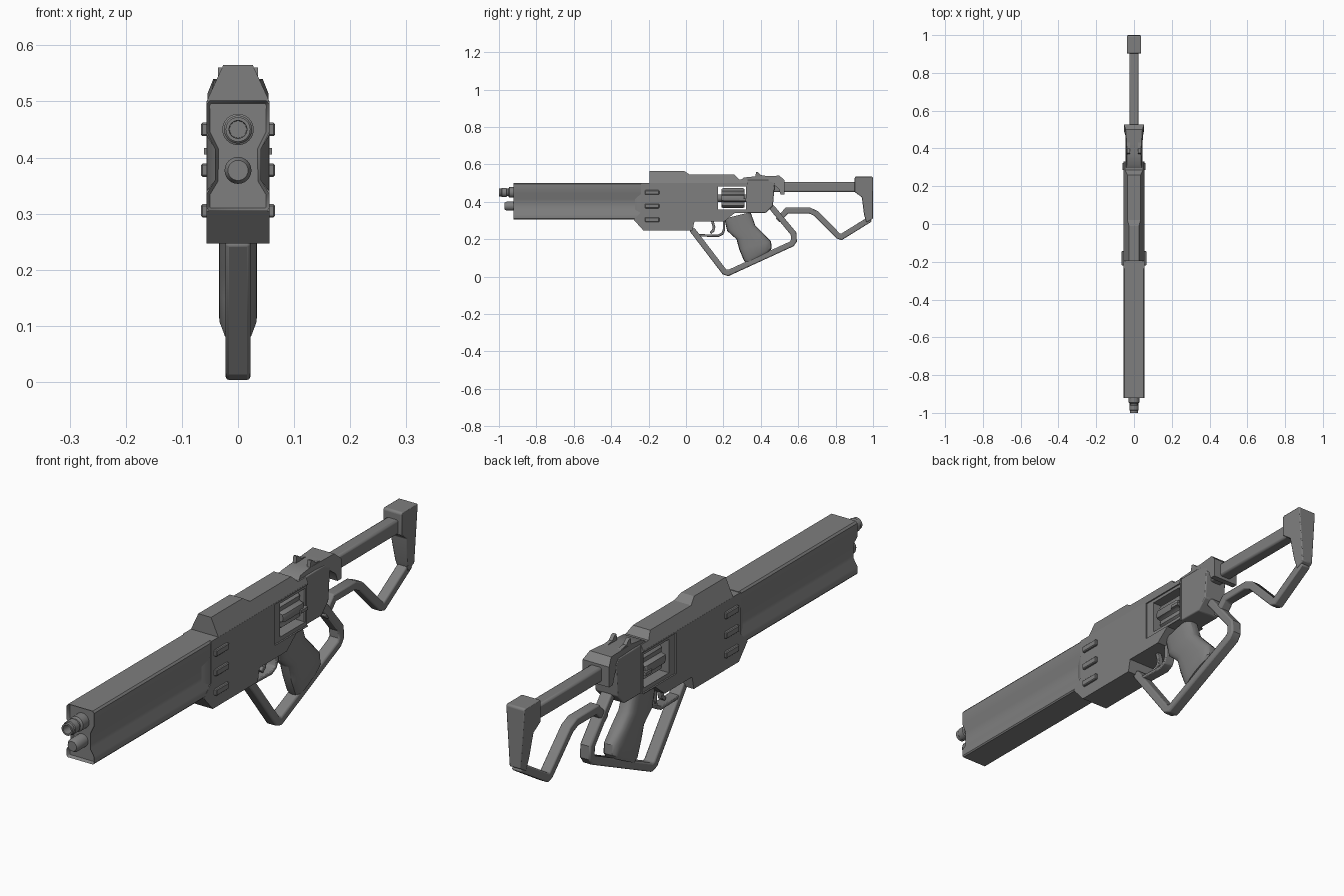
import bpy, bmesh, math
from mathutils import Vector

cube = bpy.data.objects.get("Cube")
if cube:
    bpy.data.objects.remove(cube, do_unlink=True)

steel = bpy.data.materials.new("gunmetal_grey")
steel.use_nodes = True
GREY = (0.21, 0.21, 0.21, 1)
steel.diffuse_color = GREY
steel.node_tree.nodes["Principled BSDF"].inputs["Base Color"].default_value = GREY


def loft(name, sections, bevel=0, segments=2, smooth=True):
    """Skin a list of matching closed sections and cap both ends."""
    bm = bmesh.new()
    rings = [[bm.verts.new(p) for p in s] for s in sections]
    n = len(rings[0])
    for a, b in zip(rings, rings[1:]):
        for i in range(n):
            j = (i + 1) % n
            bm.faces.new((a[i], a[j], b[j], b[i]))
    bm.faces.new(rings[0])
    bm.faces.new(rings[-1])
    bmesh.ops.recalc_face_normals(bm, faces=bm.faces)
    mesh = bpy.data.meshes.new(name)
    bm.to_mesh(mesh)
    bm.free()
    mesh.materials.append(steel)
    ob = bpy.data.objects.new(name, mesh)
    bpy.context.collection.objects.link(ob)
    if smooth:
        bpy.ops.object.select_all(action='DESELECT')
        ob.select_set(True)
        bpy.context.view_layer.objects.active = ob
        bpy.ops.object.shade_smooth_by_angle(angle=math.radians(32))
    if bevel:
        mod = ob.modifiers.new("edge", 'BEVEL')
        mod.width, mod.segments = bevel, segments
        mod.limit_method, mod.angle_limit = 'ANGLE', math.radians(40)
    return ob


def prism(name, profile, half, bevel=0, segments=2):
    """Side profile of (y, z) points widened to both sides; half may depend on y, z."""
    w = half if callable(half) else lambda y, z: half
    return loft(name, [[(s * w(y, z), y, z) for y, z in profile] for s in (-1, 1)], bevel, segments)


def box(name, x, y, z, bevel=0):
    return loft(name, [[(a, y[0], z[0]), (a, y[1], z[0]), (a, y[1], z[1]), (a, y[0], z[1])]
                       for a in x], bevel, 1, False)


def lathe(name, profile, height, sides=24):
    """Turn (y, radius) points about a lengthwise axis."""
    ring = [math.tau * i / sides for i in range(sides)]
    return loft(name, [[(r * math.cos(a), y, height + r * math.sin(a)) for a in ring]
                       for y, r in profile])


def strap(name, path, thick, half, bevel):
    """Flat bar with mitred corners along a (y, z) path."""
    pts = [Vector(p) for p in path]
    left, right = [], []
    for i, p in enumerate(pts):
        d0 = (p - pts[i - 1]).normalized() if i else (pts[1] - p).normalized()
        d1 = (pts[i + 1] - p).normalized() if i < len(pts) - 1 else d0
        n = Vector((-d0.y - d1.y, d0.x + d1.x)).normalized()
        off = n * (thick / 2 / max(0.4, n.dot(Vector((-d0.y, d0.x)))))
        left.append(tuple(p + off))
        right.append(tuple(p - off))
    return prism(name, left + right[::-1], half, bevel)


# Barrel shroud with a groove along each side and a recessed muzzle face
side = [(0.052, 0.305), (0.056, 0.31), (0.056, 0.335), (0.041, 0.36),
        (0.041, 0.415), (0.056, 0.445), (0.056, 0.495), (0.05, 0.502)]
outline = side + [(-x, z) for x, z in reversed(side)]
shroud = loft("barrel_shroud", [[(x, y, z) for x, z in outline] for y in (-0.922, -0.235)])
bm = bmesh.new()
bm.from_mesh(shroud.data)
muzzle = min(bm.faces, key=lambda f: f.calc_center_median().y)
bmesh.ops.inset_region(bm, faces=[muzzle], thickness=0.006)
bmesh.ops.translate(bm, verts=muzzle.verts, vec=(0, 0.012, 0))
bm.to_mesh(shroud.data)
bm.free()

# Groove run-outs that blend into the receiver
for s, label in ((1, "left"), (-1, "right")):
    loft(label + "_groove_end",
         [[(s * x, y, z) for x, y, z in ((0.04, -0.275, 0.36), (0.04, -0.275, 0.415),
                                         (0.04, -0.23, 0.415), (0.04, -0.23, 0.36))],
          [(s * x, y, z) for x, y, z in ((0.0555, -0.242, 0.34), (0.0555, -0.242, 0.44),
                                         (0.0555, -0.23, 0.44), (0.0555, -0.23, 0.34))]])

# Twin muzzles
lathe("upper_muzzle", [(-0.9, 0.028), (-0.945, 0.028), (-0.95, 0.02), (-0.957, 0.02),
                       (-0.96, 0.025), (-0.985, 0.025), (-0.988, 0.022), (-1.0, 0.022),
                       (-1.0, 0.016), (-0.95, 0.015)], 0.45)
lathe("lower_tube", [(-0.9, 0.024), (-0.96, 0.024), (-0.97, 0.018)], 0.377)

# Receiver body, with a tapered ridge above it
receiver = prism("receiver", [(-0.24, 0.5), (-0.24, 0.345), (-0.28, 0.305), (-0.228, 0.247),
                              (0.035, 0.247), (0.045, 0.295), (0.205, 0.295), (0.26, 0.34),
                              (0.33, 0.34), (0.33, 0.5)], 0.0565)
prism("top_ridge", [(-0.195, 0.499), (-0.195, 0.565), (-0.01, 0.565), (0.02, 0.545),
                    (0.26, 0.545), (0.285, 0.52), (0.33, 0.52), (0.33, 0.499)],
      lambda y, z: 0.0565 - (z - 0.499) * 0.46)

# Cylinder window: through opening plus a shallow frame on each side
cutters = [box("window_cutter", (-0.1, 0.1), (0.172, 0.322), (0.358, 0.482)),
           box("left_frame_cutter", (0.051, 0.1), (0.137, 0.4), (0.343, 0.494)),
           box("right_frame_cutter", (-0.1, -0.051), (0.137, 0.4), (0.343, 0.494))]
for c in cutters:
    c.hide_render = True
    c.hide_set(True)
    cut = receiver.modifiers.new(c.name, 'BOOLEAN')
    cut.operation, cut.object, cut.solver = 'DIFFERENCE', c, 'EXACT'

# Fluted cylinder and its pin
drum = []
for i in range(48):
    a = math.tau * i / 48
    r = 0.055 - 0.014 * max(0, -math.cos(6 * a)) ** 0.7
    drum.append((r * math.cos(a), 0.42 + r * math.sin(a)))
loft("fluted_cylinder", [[(x * k, y, 0.42 + (z - 0.42) * k) for x, z in drum]
                         for y, k in ((0.19, 0.92), (0.2, 1), (0.305, 1), (0.312, 0.92))])
lathe("cylinder_pin", [(0.16, 0.02), (0.33, 0.02)], 0.42)
box("cylinder_latch", (-0.061, 0.061), (0.285, 0.322), (0.405, 0.417))

# Raised side blocks at the front of the receiver
for s, label in ((1, "left"), (-1, "right")):
    for i in range(3):
        z = 0.305 + 0.0725 * i
        box(f"{label}_side_block_{i + 1}", (s * 0.05, s * 0.066), (-0.22, -0.143),
            (z - 0.012, z + 0.012), 0.003)

# Rear frame, rear cap and sight
prism("rear_frame", [(0.32, 0.34), (0.425, 0.34), (0.465, 0.38), (0.475, 0.5),
                     (0.46, 0.52), (0.32, 0.52)], 0.046, 0.004)
prism("rear_cap", [(0.29, 0.515), (0.31, 0.53), (0.37, 0.536), (0.5, 0.54), (0.527, 0.515),
                   (0.527, 0.44), (0.505, 0.44), (0.495, 0.47), (0.465, 0.495), (0.42, 0.51)],
      lambda y, z: (0.054 if y > 0.49 else 0.044) - max(0, z - 0.515) * 0.4)
for s, label in ((1, "left"), (-1, "right")):
    prism_ob = prism(label + "_sight_ear", [(0.37, 0.53), (0.375, 0.56), (0.385, 0.558),
                                            (0.4, 0.543), (0.45, 0.535)], 0.007)
    prism_ob.location.x = s * 0.029

# Stock: tube, butt plate and angled brace
prism("stock_tube", [(0.46, 0.452), (0.92, 0.452), (0.92, 0.505), (0.46, 0.505)], 0.024, 0.008)
prism("butt_plate", [(0.902, 0.53), (0.907, 0.535), (0.994, 0.535), (0.999, 0.53), (1.0, 0.31),
                     (0.965, 0.29), (0.952, 0.33), (0.94, 0.425), (0.902, 0.452)],
      lambda y, z: 0.022 + 0.016 * min(1, max(0, (z - 0.3) / 0.15)), 0.004)
strap("stock_brace", [(0.985, 0.308), (0.83, 0.212), (0.815, 0.217), (0.695, 0.338),
                      (0.66, 0.354), (0.54, 0.354), (0.49, 0.3)], 0.031, 0.02, 0.006)

# Lever loop around the grip
strap("lever_loop", [(0.03, 0.255), (0.205, 0.026), (0.225, 0.019), (0.565, 0.175),
                     (0.577, 0.192), (0.575, 0.23), (0.455, 0.375)], 0.031, 0.022, 0.006)
strap("trigger_guard", [(0.045, 0.222), (0.17, 0.218), (0.195, 0.23), (0.203, 0.25),
                        (0.203, 0.3)], 0.013, 0.02, 0.003)
strap("trigger", [(0.14, 0.3), (0.15, 0.265), (0.145, 0.245), (0.13, 0.234)], 0.014, 0.009, 0.002)

# Grip: rounded sections between front and back edge points
stations = [((0.205, 0.31), (0.345, 0.345), 0.034), ((0.22, 0.245), (0.37, 0.275), 0.034),
            ((0.27, 0.2), (0.412, 0.232), 0.034), ((0.285, 0.145), (0.455, 0.188), 0.034),
            ((0.308, 0.09), (0.458, 0.152), 0.034), ((0.32, 0.072), (0.45, 0.138), 0.027)]


def soft(v):
    return math.copysign(abs(v) ** 0.65, v)


rings = []
for front, back, w in stations:
    f, b = Vector(front), Vector(back)
    ring = []
    for i in range(20):
        a = math.tau * i / 20
        p = (f + b) / 2 + (b - f) / 2 * soft(math.cos(a))
        ring.append((w * soft(math.sin(a)), p.x, p.y))
    rings.append(ring)
loft("grip", rings)
